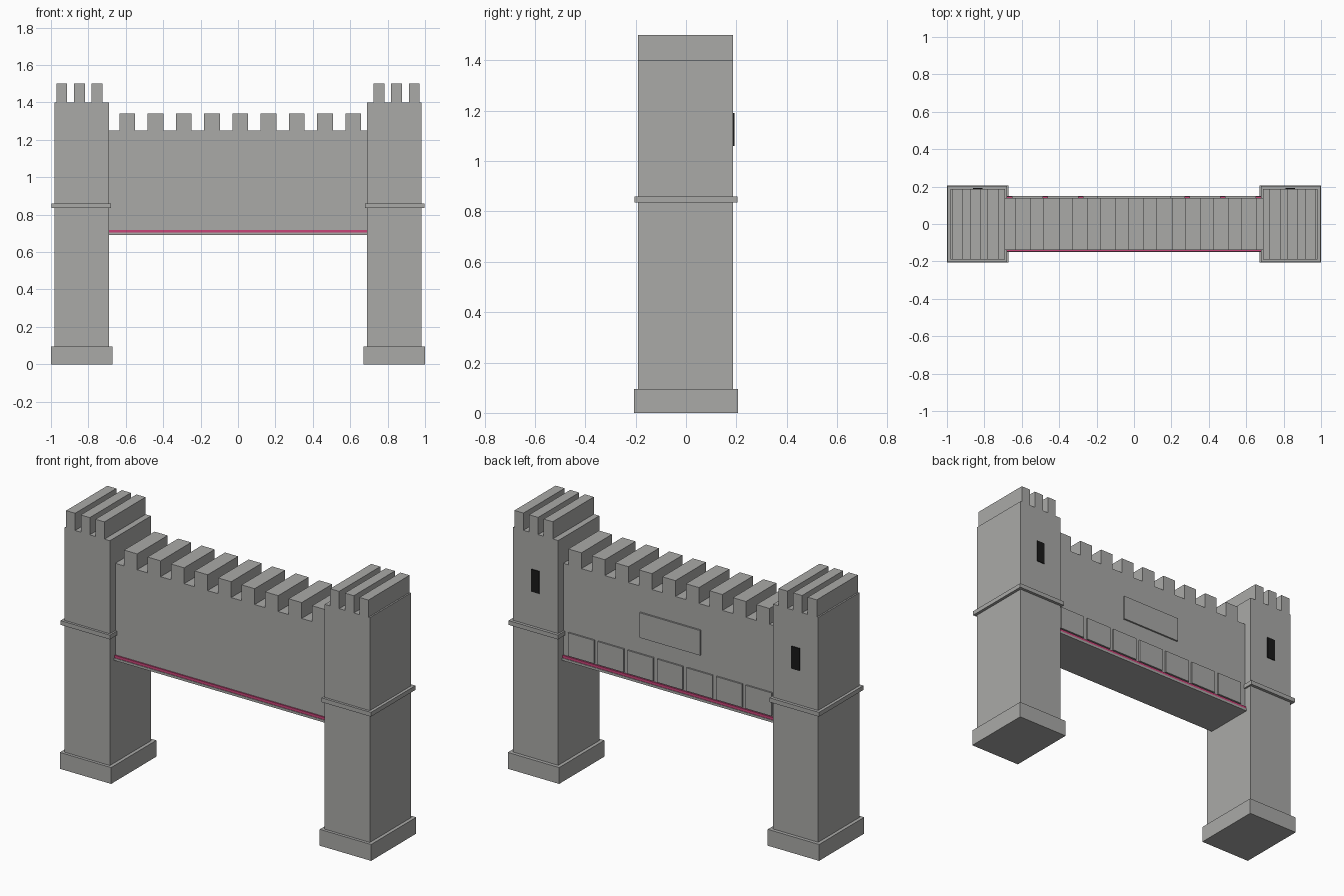
import bpy

if "Cube" in bpy.data.objects:
    bpy.data.objects.remove(bpy.data.objects["Cube"], do_unlink=True)


def material(name, rgb):
    m = bpy.data.materials.new(name)
    m.use_nodes = True
    m.diffuse_color = (*rgb, 1)
    m.node_tree.nodes["Principled BSDF"].inputs["Base Color"].default_value = (*rgb, 1)
    return m


STONE = material("grey stone", (0.40, 0.40, 0.39))
PINK = material("pink trim", (0.58, 0.06, 0.19))
BLACK = material("window black", (0.01, 0.01, 0.01))


def box(name, xs, ys, zs, mat=STONE):
    """Box spanning the given low and high limits on each axis."""
    spans = (sorted(xs), ys, zs)
    bpy.ops.mesh.primitive_cube_add(size=1, location=[(a + b) / 2 for a, b in spans])
    ob = bpy.context.object
    ob.name = name
    ob.scale = [b - a for a, b in spans]
    bpy.ops.object.transform_apply(location=False, rotation=False, scale=True)
    ob.data.materials.append(mat)
    return ob


# Twin towers, mirrored about x = 0
for side, s in (("left", 1), ("right", -1)):
    def part(name, a, b, ys, zs, mat=STONE):
        return box(f"{side}_{name}", (s * a, s * b), ys, zs, mat)

    part("tower_shaft", 0.69, 0.98, (-0.19, 0.187), (0, 1.4))
    part("tower_base", 0.67, 1.0, (-0.207, 0.207), (0, 0.095))
    part("tower_band", 0.68, 0.997, (-0.204, 0.204), (0.835, 0.86))
    part("tower_window", 0.81, 0.862, (0.186, 0.192), (1.06, 1.19), BLACK)
    for i in range(3):
        x = 0.725 + i * 0.094
        part(f"tower_merlon_{i + 1}", x, x + 0.058, (-0.19, 0.187), (1.4, 1.5))

# Bridge wall between the towers
box("wall", (-0.69, 0.69), (-0.14, 0.14), (0.69, 1.25))
box("wall_ledge", (-0.69, 0.69), (-0.15, 0.15), (0.69, 0.704))
box("wall_trim", (-0.69, 0.69), (-0.147, 0.147), (0.704, 0.719), PINK)

# Battlements along the wall
for i in range(9):
    x = 0.012 + (i - 4) * 0.151
    box(f"wall_merlon_{i + 1}", (x - 0.042, x + 0.042), (-0.14, 0.14), (1.25, 1.342))

# Raised panels on the back of the wall
for i in range(7):
    x = (i - 3) * 0.19
    box(f"back_panel_{i + 1}", (x - 0.083, x + 0.083), (0.139, 0.149), (0.725, 0.86))
box("back_plaque", (-0.194, 0.194), (0.139, 0.15), (0.955, 1.10))
